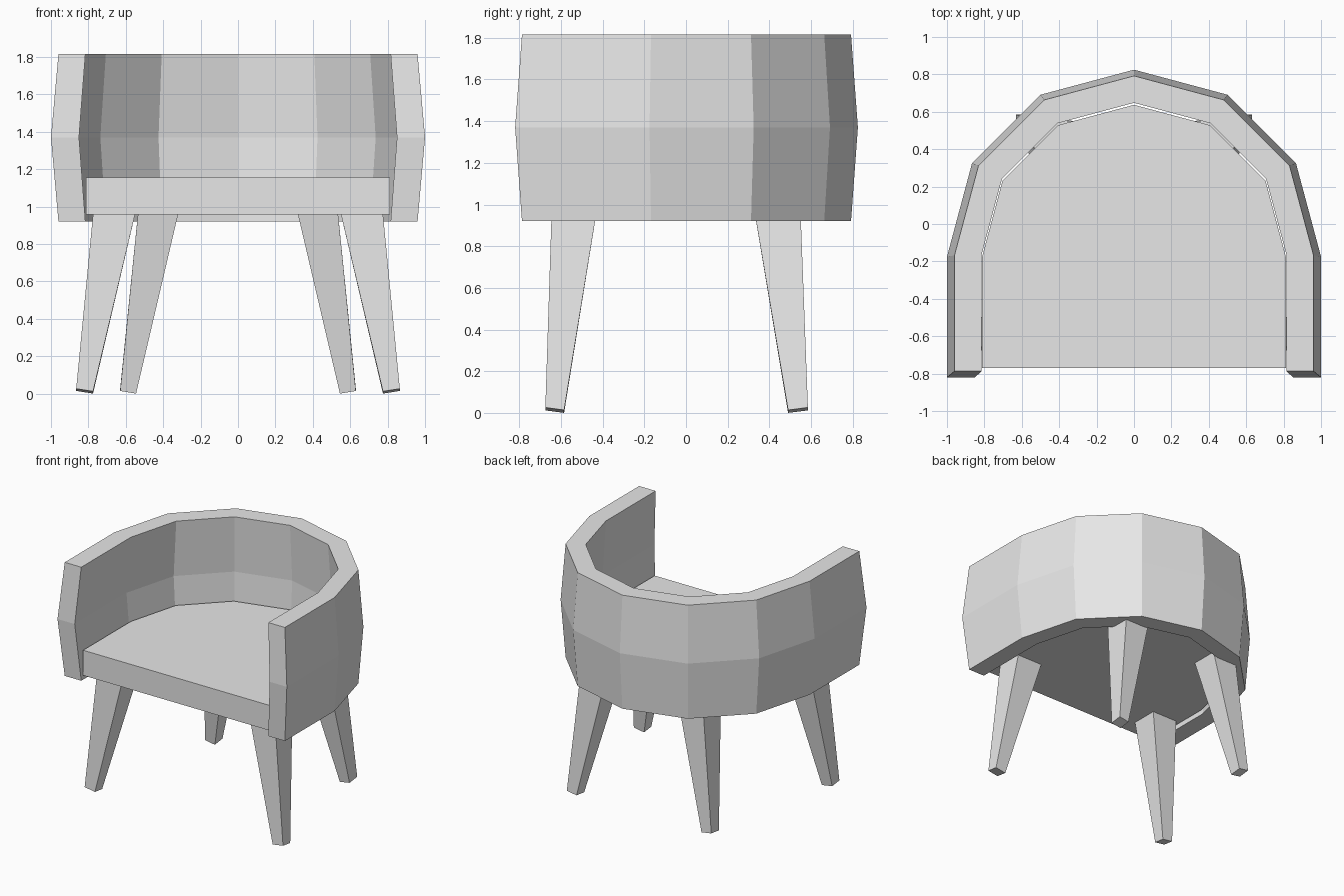
import bpy, bmesh, math

cube = bpy.data.objects.get("Cube")
if cube:
    bpy.data.objects.remove(cube, do_unlink=True)

grey = bpy.data.materials.new("light_grey")
grey.use_nodes = True
colour = (0.8, 0.8, 0.8, 1)
grey.diffuse_color = colour
grey.node_tree.nodes["Principled BSDF"].inputs["Base Color"].default_value = colour


def finish(bm, name):
    bmesh.ops.recalc_face_normals(bm, faces=bm.faces)
    mesh = bpy.data.meshes.new(name)
    bm.to_mesh(mesh)
    bm.free()
    mesh.materials.append(grey)
    obj = bpy.data.objects.new(name, mesh)
    bpy.context.collection.objects.link(obj)
    return obj


def horseshoe(radius, centre_y, front_y):
    """Half circle of six flat sides with straight arms running forward."""
    arc = [(radius * math.cos(math.radians(a)),
            centre_y + radius * math.sin(math.radians(a)))
           for a in range(0, 181, 30)]
    return [(radius, front_y)] + arc + [(-radius, front_y)]


def loft(bm, rings, closed=False):
    """Skin rings of points; optionally join the last ring to the first."""
    rows = [[bm.verts.new(p) for p in ring] for ring in rings]
    pairs = list(zip(rows, rows[1:]))
    if closed:
        pairs.append((rows[-1], rows[0]))
    for a, b in pairs:
        for i in range(len(a) - 1):
            bm.faces.new((a[i], a[i + 1], b[i + 1], b[i]))
    return rows


# Wraparound back and arms, widest at mid height
outer = horseshoe(1.0, -0.175, -0.82)
inner = horseshoe(0.85, -0.175, -0.82)
levels = [(0.92, 0.96), (1.37, 1.0), (1.815, 0.96)]
section = [(outer, z, s) for z, s in levels]
section += [(inner, z, s) for z, s in reversed(levels)]
bm = bmesh.new()
rows = loft(bm, [[(x * s, y * s, z) for x, y in path]
                 for path, z, s in section], closed=True)
for end in (0, -1):
    o0, o1, o2, i2, i1, i0 = [row[end] for row in rows]
    bm.faces.new((o0, o1, i1, i0))
    bm.faces.new((o1, o2, i2, i1))
finish(bm, "back_and_arms")

# Seat slab
bm = bmesh.new()
base = bm.faces.new([bm.verts.new((x, y, 0.957))
                     for x, y in horseshoe(0.812, -0.175, -0.77)])
top = bmesh.ops.extrude_face_region(bm, geom=[base], use_keep_orig=True)
for v in top["geom"]:
    if isinstance(v, bmesh.types.BMVert):
        v.co.z = 1.155
finish(bm, "seat")


# Splayed tapered legs: (inner, outer) ranges for x and y at foot and top
def leg(name, side, foot_x, foot_y, top_x, top_y):
    bm = bmesh.new()
    rings = []
    for xs, ys, is_foot in ((foot_x, foot_y, True), (top_x, top_y, False)):
        ring = []
        for i, j in ((0, 0), (1, 0), (1, 1), (0, 1)):
            z = 0.014 * i + 0.012 * j if is_foot else 0.96
            ring.append(bm.verts.new((side * xs[i], ys[j], z)))
        rings.append(ring)
    foot, head = rings
    bm.faces.new(foot)
    bm.faces.new(head)
    for k in range(4):
        n = (k + 1) % 4
        bm.faces.new((foot[k], foot[n], head[n], head[k]))
    finish(bm, name)


for side, label in ((1, "left"), (-1, "right")):
    leg("front_leg_" + label, side, (0.775, 0.865), (-0.585, -0.675),
        (0.55, 0.775), (-0.43, -0.645))
    leg("back_leg_" + label, side, (0.545, 0.63), (0.49, 0.585),
        (0.32, 0.535), (0.33, 0.55))
